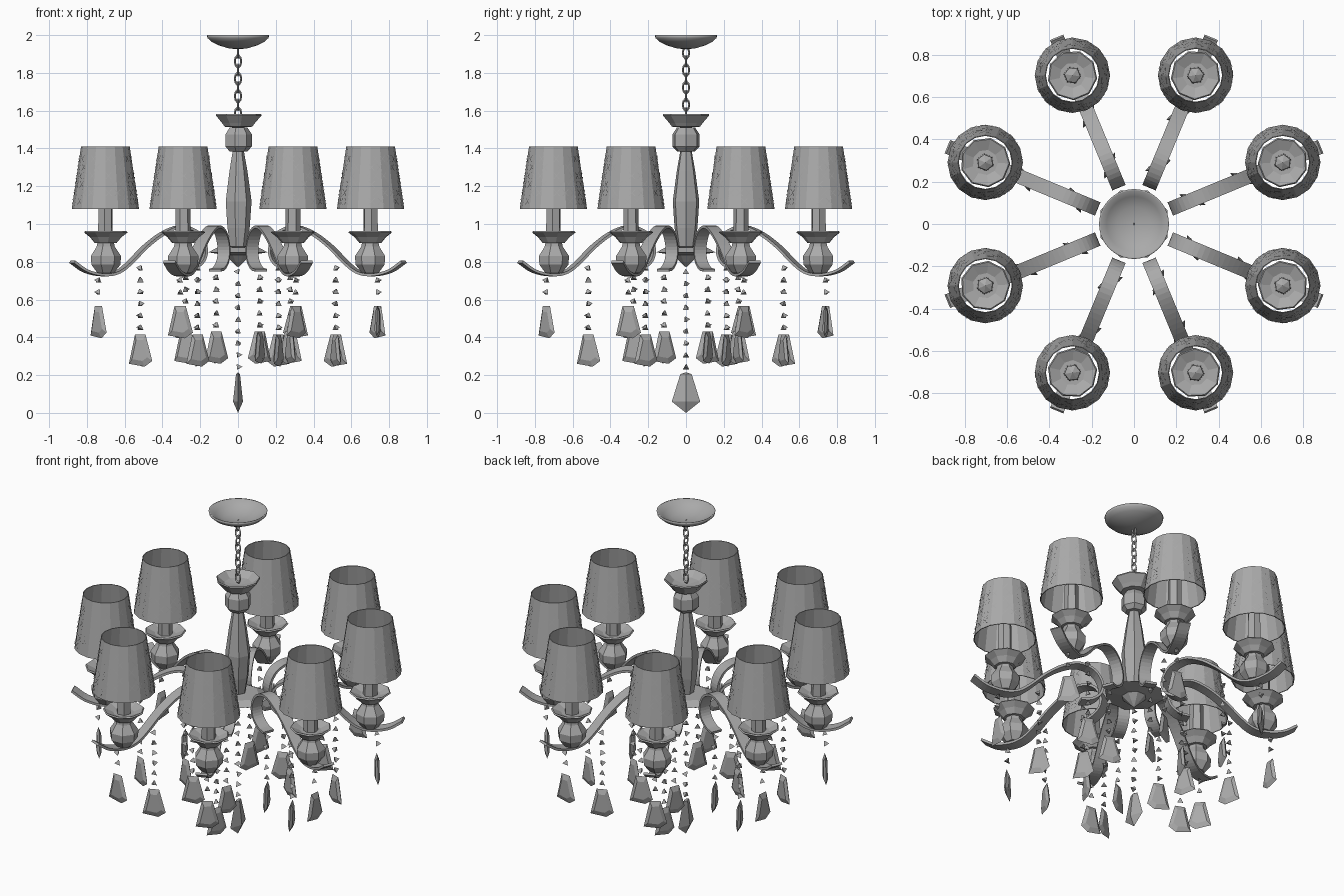
import bpy, bmesh, math, random
from mathutils import Matrix, Vector

random.seed(4)
cube = bpy.data.objects.get("Cube")
if cube:
    bpy.data.objects.remove(cube)


def material(name, value):
    m = bpy.data.materials.new(name)
    m.use_nodes = True
    m.diffuse_color = (value, value, value, 1)
    m.node_tree.nodes["Principled BSDF"].inputs["Base Color"].default_value = m.diffuse_color
    return m


GREY = material("pewter grey", 0.4)


def mesh_from(bm, name, smooth=False, closed=True):
    if closed:
        bmesh.ops.recalc_face_normals(bm, faces=bm.faces)
    for f in bm.faces:
        f.smooth = smooth
    me = bpy.data.meshes.new(name)
    bm.to_mesh(me)
    bm.free()
    me.materials.append(GREY)
    return me


def place(me, name, matrix=Matrix()):
    ob = bpy.data.objects.new(name, me)
    bpy.context.collection.objects.link(ob)
    ob.matrix_world = matrix
    return ob


def lathe(name, profile, sides, smooth=False, turn=0.0):
    """Revolve (radius, height) points around z."""
    bm = bmesh.new()
    rings = []
    for r, z in profile:
        if r == 0:
            rings.append([bm.verts.new((0, 0, z))] * sides)
        else:
            angles = [turn + math.tau * i / sides for i in range(sides)]
            rings.append([bm.verts.new((r * math.cos(a), r * math.sin(a), z)) for a in angles])
    for low, high in zip(rings, rings[1:]):
        for i in range(sides):
            j = (i + 1) % sides
            bm.faces.new(list(dict.fromkeys((low[i], low[j], high[j], high[i]))))
    return mesh_from(bm, name, smooth)


def spline(points, steps):
    """Catmull-Rom curve through 2D points."""
    p = [Vector(q) for q in points]
    p = [2 * p[0] - p[1]] + p + [2 * p[-1] - p[-2]]
    out = []
    for a, b, c, d in zip(p, p[1:], p[2:], p[3:]):
        for s in range(steps):
            t = s / steps
            out.append((2 * b + (c - a) * t + (2 * a - 5 * b + 4 * c - d) * t * t
                        + (3 * b - a - 3 * c + d) * t ** 3) / 2)
    return out + [p[-2]]


def ribbon(name, path, width, thick):
    """Sweep a flat bar along a path in the xz plane."""
    bm = bmesh.new()
    rings = []
    for i, p in enumerate(path):
        t = (path[min(i + 1, len(path) - 1)] - path[max(i - 1, 0)]).normalized()
        n = Vector((-t.y, t.x)) * thick / 2
        corners = [(p + n, -1), (p + n, 1), (p - n, 1), (p - n, -1)]
        rings.append([bm.verts.new((q.x, s * width / 2, q.y)) for q, s in corners])
    for a, b in zip(rings, rings[1:]):
        for i in range(4):
            j = (i + 1) % 4
            bm.faces.new((a[i], a[j], b[j], b[i]))
    bm.faces.new(rings[0])
    bm.faces.new(rings[-1])
    return mesh_from(bm, name)


def lattice(name, r_low, r_high, z_low, z_high):
    """Rows of small crossed plates lying on a cone."""
    bm = bmesh.new()
    columns, rows, gap = 22, 6, 0.003

    def on_cone(a, z):
        r = r_low + (r_high - r_low) * (z - z_low) / (z_high - z_low) + gap
        return bm.verts.new((r * math.cos(a), r * math.sin(a), z))

    for row in range(rows):
        z = z_low + 0.04 + row * 0.045
        for c in range(columns):
            if random.random() < 0.25:
                continue
            a = math.tau * (c + row % 2 / 2) / columns
            for s in (-1, 1):
                da, dz, w = s * 0.1, 0.018, 0.012
                bm.faces.new([on_cone(a - da - w, z - dz), on_cone(a - da + w, z - dz),
                              on_cone(a + da + w, z + dz), on_cone(a + da - w, z + dz)])
    return mesh_from(bm, name, closed=False)


def bead_strand(name, top, count, step=0.063):
    """Loose three-sided beads in a vertical line."""
    bm = bmesh.new()
    for i in range(count):
        m = Matrix.Translation((0, 0, top - i * step))
        m = m @ Matrix.Rotation(random.uniform(0, 6), 4, "Z") @ Matrix.Rotation(0.5, 4, "X")
        bmesh.ops.create_cone(bm, cap_ends=True, segments=3, radius1=0.02, radius2=0.003,
                              depth=0.025, matrix=m)
    return mesh_from(bm, name)


def flat_drop(name):
    """Cut crystal plate hanging down from its origin, facing x."""
    outline = [(-0.03, 0), (0.03, 0), (0.068, -0.14), (0.025, -0.17), (-0.065, -0.155)]
    bm = bmesh.new()
    rings = []
    for x, k in ((-0.012, 0.65), (0, 1), (0.012, 0.65)):
        rings.append([bm.verts.new((x, y * k, -0.085 + (z + 0.085) * k)) for y, z in outline])
    for a, b in zip(rings, rings[1:]):
        for i in range(5):
            j = (i + 1) % 5
            bm.faces.new((a[i], a[j], b[j], b[i]))
    bm.faces.new(rings[0])
    bm.faces.new(rings[-1])
    return mesh_from(bm, name)


# Ceiling canopy: an open smooth bowl
place(lathe("canopy", [(0, 1.925), (0.05, 1.93), (0.1, 1.945), (0.14, 1.965), (0.162, 1.985),
                       (0.165, 2.0), (0.158, 2.0), (0.13, 1.975), (0.08, 1.95), (0, 1.94)],
            40, True), "canopy")

# Chain of alternating links
bpy.ops.mesh.primitive_torus_add(major_segments=10, minor_segments=4,
                                 major_radius=0.017, minor_radius=0.005)
link = bpy.context.object
link.name = "chain_link_1"
link_mesh = link.data
link_mesh.materials.append(GREY)
link_mesh.transform(Matrix.Diagonal((1, 1.7, 1, 1)))
link_mesh.transform(Matrix.Rotation(math.pi / 2, 4, "X"))
LINKS = 8
for i in range(LINKS):
    m = Matrix.Translation((0, 0, 1.585 + i * 0.046)) @ Matrix.Rotation(i * math.pi / 2, 4, "Z")
    if i:
        place(link_mesh, f"chain_link_{i + 1}", m)
    else:
        link.matrix_world = m

# Central column, from the top cup to the lower hub
place(lathe("top_cup", [(0, 1.51), (0.075, 1.515), (0.09, 1.535), (0.125, 1.575), (0.122, 1.583),
                        (0.08, 1.55), (0, 1.54)], 9), "top_cup")
place(lathe("column_block", [(0, 1.38), (0.05, 1.385), (0.073, 1.41), (0.073, 1.475),
                             (0.05, 1.51), (0, 1.512)], 7), "column_block")
place(lathe("column", [(0, 0.86), (0.045, 0.88), (0.062, 0.98), (0.072, 1.12),
                       (0.05, 1.28), (0.034, 1.37), (0.03, 1.39)], 7), "column")
place(lathe("hub", [(0, 0.77), (0.035, 0.8), (0.07, 0.835), (0.17, 0.85), (0.12, 0.875),
                    (0.05, 0.875), (0, 0.88)], 8, turn=math.pi / 8), "hub")

# Central hanging crystal
place(bead_strand("centre_beads", 0.75, 9), "centre_beads")
crystal = lathe("centre_crystal", [(0, 0), (0.075, 0.06), (0.03, 0.205), (0, 0.215)], 4)
place(crystal, "centre_crystal", Matrix.Diagonal((0.35, 1, 1, 1)))

# Parts repeated on each arm, as (name, mesh, radius from the centre, own turn)
RADIUS = 0.76
arm_path = spline([(0.32, 0.755), (0.26, 0.765), (0.205, 0.81), (0.195, 0.88), (0.24, 0.955),
                   (0.33, 0.985), (0.43, 0.95), (0.53, 0.88), (0.62, 0.795), (0.69, 0.745),
                   (0.77, 0.73), (0.87, 0.75), (0.95, 0.8)], 4)
drop = flat_drop("crystal_drop")
parts = [
    ("arm", ribbon("arm", arm_path, 0.068, 0.014), 0, 0),
    ("ball", lathe("ball", [(0, 0.735), (0.045, 0.74), (0.08, 0.785), (0.083, 0.83),
                            (0.05, 0.88), (0.045, 0.905), (0, 0.905)], 7), RADIUS, 0),
    ("drip_saucer", lathe("drip_saucer", [(0, 0.895), (0.06, 0.9), (0.085, 0.93), (0.118, 0.955),
                                          (0.112, 0.962), (0.06, 0.94), (0, 0.94)], 9), RADIUS, 0),
    ("candle", lathe("candle", [(0.042, 0.93), (0.038, 1.17), (0, 1.19)], 6), RADIUS, 0),
    ("shade", lathe("shade", [(0.178, 1.08), (0.129, 1.41), (0.125, 1.41), (0.173, 1.08),
                              (0.178, 1.08)], 16), RADIUS, 0),
    ("shade_lattice", lattice("shade_lattice", 0.178, 0.129, 1.08, 1.41), RADIUS, 0),
]
for name, r, top, count, drop_z, turn in (("outer", 0.8, 0.705, 2, 0.565, 0.3),
                                          ("middle", 0.56, 0.77, 6, 0.415, 0.8),
                                          ("inner", 0.3, 0.72, 5, 0.43, 0.8)):
    parts.append((name + "_beads", bead_strand(name + "_beads", top, count), r, 0))
    parts.append((name + "_drop", drop, r, (turn, drop_z)))

for k in range(8):
    spin = Matrix.Rotation(math.tau * (k + 0.5) / 8, 4, "Z")
    for name, me, r, turn in parts:
        angle, z = turn if turn else (0, 0)
        m = spin @ Matrix.Translation((r, 0, z)) @ Matrix.Rotation(angle, 4, "Z")
        place(me, f"{name}_{k + 1}", m)
